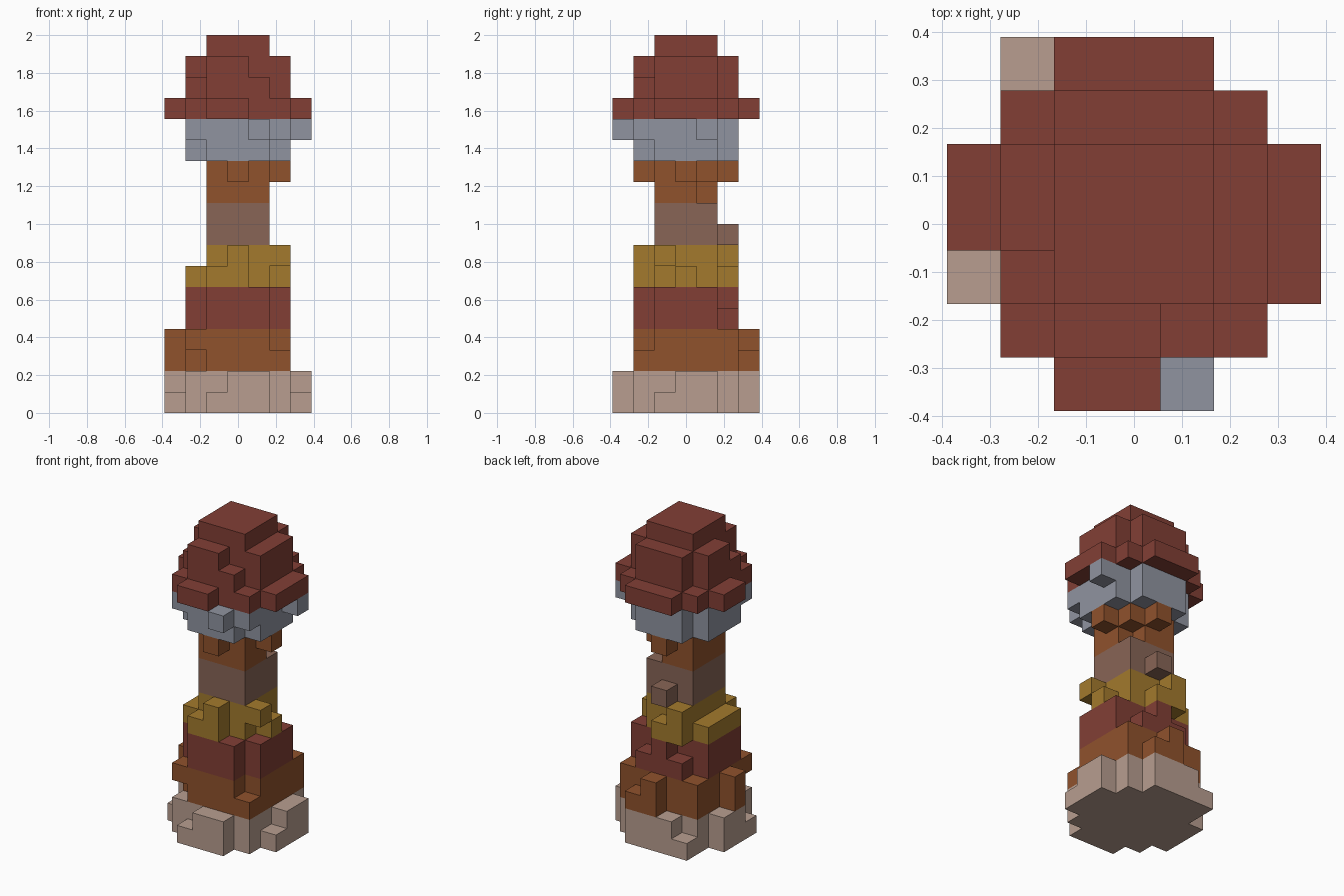
import bpy
import bmesh
from mathutils import Vector

default_cube = bpy.data.objects.get("Cube")
if default_cube:
    bpy.data.objects.remove(default_cube, do_unlink=True)

UNIT = 2 / 18                       # edge of one block
CORE, CROSS, SQUARE, WIDE = 2, 5, 8, 10   # squared radii of the layer discs


def make_material(name, rgb):
    """Flat material from display colour channels."""
    linear = [((c / 255 + 0.055) / 1.055) ** 2.4 for c in rgb] + [1.0]
    mat = bpy.data.materials.new(name)
    mat.use_nodes = True
    mat.diffuse_color = linear
    shader = mat.node_tree.nodes["Principled BSDF"]
    shader.inputs["Base Color"].default_value = linear
    shader.inputs["Roughness"].default_value = 0.9
    return mat


def layer(radius, *changed):
    """Disc of blocks; listed blocks are added if absent, removed if present."""
    span = range(-3, 4)
    disc = {(x, y) for x in span for y in span if x * x + y * y <= radius}
    return disc ^ set(changed)


tan = make_material("pale_tan", (184, 158, 144))
rust = make_material("rust_orange", (144, 82, 44))
red = make_material("brick_red", (130, 63, 53))
gold = make_material("dull_gold", (163, 122, 45))
brown = make_material("grey_brown", (136, 101, 86))
grey = make_material("blue_grey", (144, 148, 160))

# Bands from the ground up, each with its layers
BANDS = [
    ("base", tan, [
        layer(WIDE, (-2, 3)),
        layer(WIDE, (-1, -3), (-3, -1), (3, -1))]),
    ("lower_step", rust, [
        layer(SQUARE, (-2, -2), (-3, 0), (0, 3), (1, 3)),
        layer(SQUARE, (2, -2), (-3, 0), (0, 3))]),
    ("upper_step", red, [
        layer(CROSS),
        layer(CROSS, (-1, 2), (1, 2))]),
    ("collar", gold, [
        layer(CROSS, (1, -2), (2, -1), (2, 1), (1, 2)),
        layer(CORE, (0, -2), (2, -1), (-1, 2))]),
    ("shaft", brown, [
        layer(CORE, (0, 2)),
        layer(CORE)]),
    ("neck", rust, [
        layer(CORE, (1, 1)),
        layer(CORE, (0, -2), (2, 0), (0, 2))]),
    ("cap_underside", grey, [
        layer(CROSS),
        layer(CROSS, (1, -3), (3, 1), (-2, -2), (2, -2))]),
    ("cap", red, [
        layer(WIDE, (1, -3), (-3, -1)),
        layer(CROSS),
        layer(CROSS, (1, -2), (-2, -1)),
        layer(CORE)]),
]

# Gather every filled block so that only outer faces are built
filled = set()
parts = []
height = 0
for name, mat, layers in BANDS:
    blocks = set()
    for cells in layers:
        blocks |= {(x, y, height) for x, y in cells}
        height += 1
    filled |= blocks
    parts.append((name, mat, blocks))

AXES = [Vector((1, 0, 0)), Vector((0, 1, 0)), Vector((0, 0, 1))]


def build_part(name, mat, blocks):
    bm = bmesh.new()
    for block in sorted(blocks):
        centre = Vector(block) + AXES[2] / 2
        for a in range(3):
            for sign in (-1, 1):
                normal = AXES[a] * sign
                if tuple(int(c) for c in Vector(block) + normal) in filled:
                    continue
                u, v = AXES[(a + 1) % 3] / 2, AXES[(a + 2) % 3] / 2 * sign
                mid = centre + normal / 2
                corners = (mid - u - v, mid + u - v, mid + u + v, mid - u + v)
                bm.faces.new([bm.verts.new(c * UNIT) for c in corners])
    bmesh.ops.remove_doubles(bm, verts=bm.verts[:], dist=UNIT / 100)
    mesh = bpy.data.meshes.new(name)
    bm.to_mesh(mesh)
    bm.free()
    mesh.materials.append(mat)
    obj = bpy.data.objects.new(name, mesh)
    bpy.context.collection.objects.link(obj)


for part in parts:
    build_part(*part)
